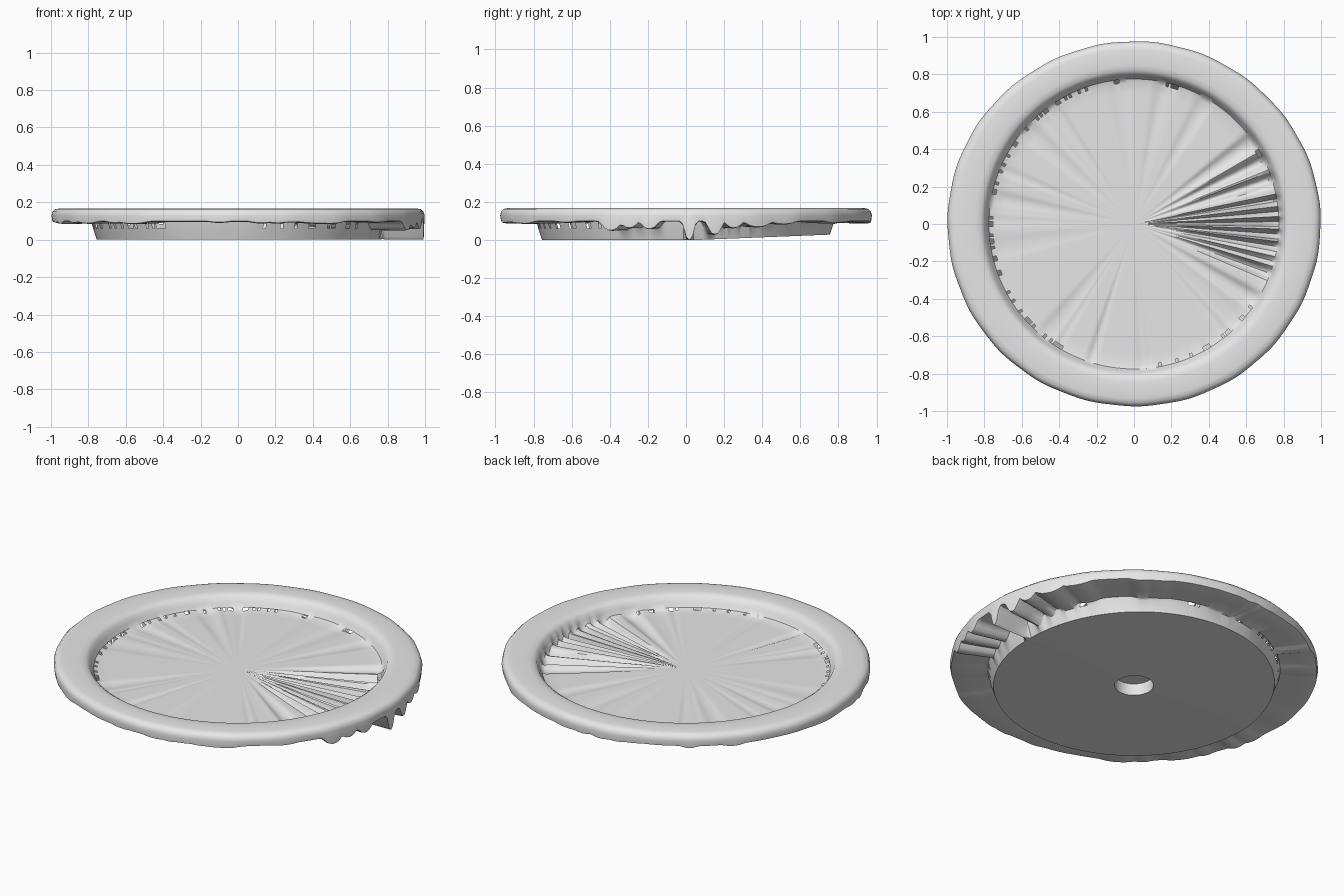
import bpy, bmesh, math, random

cube = bpy.data.objects.get("Cube")
if cube:
    bpy.data.objects.remove(cube, do_unlink=True)

random.seed(4)
SEG = 360

grey = bpy.data.materials.new("light_grey")
grey.use_nodes = True
colour = (0.8, 0.8, 0.8, 1)
grey.diffuse_color = colour
grey.node_tree.nodes["Principled BSDF"].inputs["Base Color"].default_value = colour

# Folds: angle in degrees, depth, width in degrees
SKIRT = [(-24, .048, 3), (-18, .035, 2.5), (-11.5, .04, 2.5), (1, .1, 1.6),
         (9, .07, 2.2), (15, .035, 2.5), (23, .03, 4), (32, .015, 4)]
FLOOR = [(-32, .02, 3), (-20, .045, 2), (-15, .03, 1.2), (-9, .06, 1.5),
         (-4, .06, 1.3), (1, .096, 1.2), (5, .05, 1), (9.5, .075, 1.4),
         (18, .05, 2.2), (26, .045, 2.5), (35, .02, 3), (60, .008, 3)]
SKIRT += [(random.uniform(40, 320), random.uniform(.004, .014), random.uniform(2, 5)) for _ in range(26)]
FLOOR += [(random.uniform(65, 320), random.uniform(.003, .009), random.uniform(1.5, 4)) for _ in range(22)]


def fold(folds, deg):
    """Deepest fold at an angle."""
    best = 0
    for angle, depth, width in folds:
        d = (deg - angle + 180) % 360 - 180
        best = max(best, depth * math.exp(-(d / width) ** 4 / 2 - (d / width) ** 2 / 3))
    return best


def smooth(a, b, x):
    t = min(1, max(0, (x - a) / (b - a)))
    return t * t * (3 - 2 * t)


# Cross-section: radius, height, kind of surface
PROFILE = [(.06, .1, "floor"), (.2, .1, "floor"), (.3, .1, "floor"), (.4, .1, "floor"),
           (.5, .1, "floor"), (.6, .1, "floor"), (.7, .1, "floor"), (.755, .1, "floor"),
           (.775, .106, "wall"), (.79, .13, "wall"), (.802, .152, "rim"), (.82, .164, "rim"),
           (.85, .168, "rim"), (.95, .168, "rim"), (.98, .163, "rim"), (.994, .15, "rim"),
           (1.0, .13, "rim"), (.995, .1, "skirt"), (.975, .096, "skirt"), (.88, .098, "skirt"),
           (.785, .1, "skirt"), (.775, .07, "side"), (.755, 0, "base"), (.45, 0, "base"),
           (.104, 0, "base"), (.104, .07, "socket")]


def point(r, z, kind, deg):
    a = math.radians(deg)
    if kind == "floor":
        z -= fold(FLOOR, deg) * smooth(.08, .72, r)
    elif kind == "wall":
        z -= fold(FLOOR, deg) * smooth(.8, .76, r)
    elif kind == "skirt":
        z -= fold(SKIRT, deg)
    elif kind == "side":
        z = min(z, .1 - fold(SKIRT, deg)) - .01
        z = max(z, .004)
    # Slight oval and uneven outer edge
    if r > .97:
        r += .003 * math.sin(9 * a + 1) * math.sin(14 * a) - .003
    y = r * math.sin(a) * (1 - .022 * smooth(.8, 1, r))
    if kind in ("base", "side"):
        z += .04 * max(0, y - .05)
    return r * math.cos(a), y, max(z, 0)


bm = bmesh.new()
rings = [[bm.verts.new(point(r, z, kind, i * 360 / SEG)) for i in range(SEG)]
         for r, z, kind in PROFILE]

# Small worn gaps where the floor meets the side, and a slit in the deepest fold
gaps = set()
for start, end, chance in ((95, 172, .3), (175, 245, .35), (280, 325, .35), (28, 32, .5), (70, 80, .3)):
    for i in range(start, end):
        if random.random() < chance:
            gaps.add(i)
for k in range(len(rings) - 1):
    for i in range(SEG):
        j = (i + 1) % SEG
        if i in gaps and k in (7, 20):
            continue
        bm.faces.new((rings[k][i], rings[k][j], rings[k + 1][j], rings[k + 1][i]))

# Close the floor centre and the ceiling of the socket
for ring, z in ((rings[0], .1), (rings[-1], .07)):
    centre = bm.verts.new((0, 0, z))
    for i in range(SEG):
        bm.faces.new((ring[i], ring[(i + 1) % SEG], centre))
bmesh.ops.recalc_face_normals(bm, faces=bm.faces)

mesh = bpy.data.meshes.new("rimmed_dish")
bm.to_mesh(mesh)
bm.free()
mesh.materials.append(grey)
dish = bpy.data.objects.new("rimmed_dish", mesh)
bpy.context.collection.objects.link(dish)
bpy.context.view_layer.objects.active = dish
dish.select_set(True)
bpy.ops.object.shade_smooth_by_angle(angle=math.radians(40))
